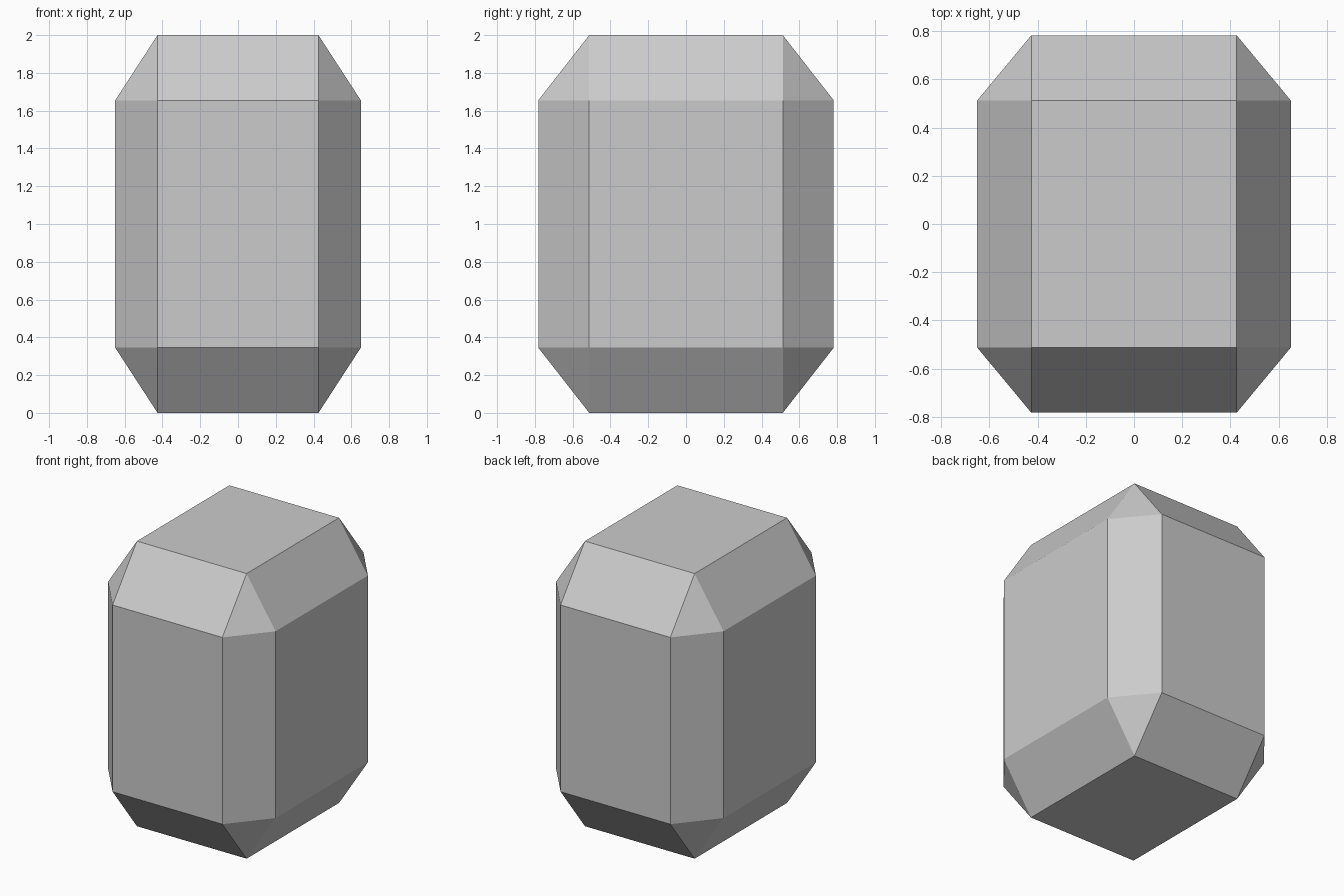
import bpy, bmesh
from mathutils import Vector

if "Cube" in bpy.data.objects:
    bpy.data.objects.remove(bpy.data.objects["Cube"])

# Chamfered block: a cube with single-segment bevels, then stretched to size
bm = bmesh.new()
bmesh.ops.create_cube(bm, size=2.0)
bmesh.ops.bevel(bm, geom=bm.edges[:], offset=0.345, offset_type='OFFSET',
                segments=1, profile=0.5, affect='EDGES', clamp_overlap=True)
bmesh.ops.scale(bm, vec=Vector((0.65, 0.782, 1.0)), verts=bm.verts[:])
bmesh.ops.translate(bm, vec=Vector((0, 0, 1.0)), verts=bm.verts[:])
bmesh.ops.recalc_face_normals(bm, faces=bm.faces[:])

mesh = bpy.data.meshes.new("chamfered_block")
bm.to_mesh(mesh)
bm.free()
block = bpy.data.objects.new("chamfered_block", mesh)
bpy.context.collection.objects.link(block)
